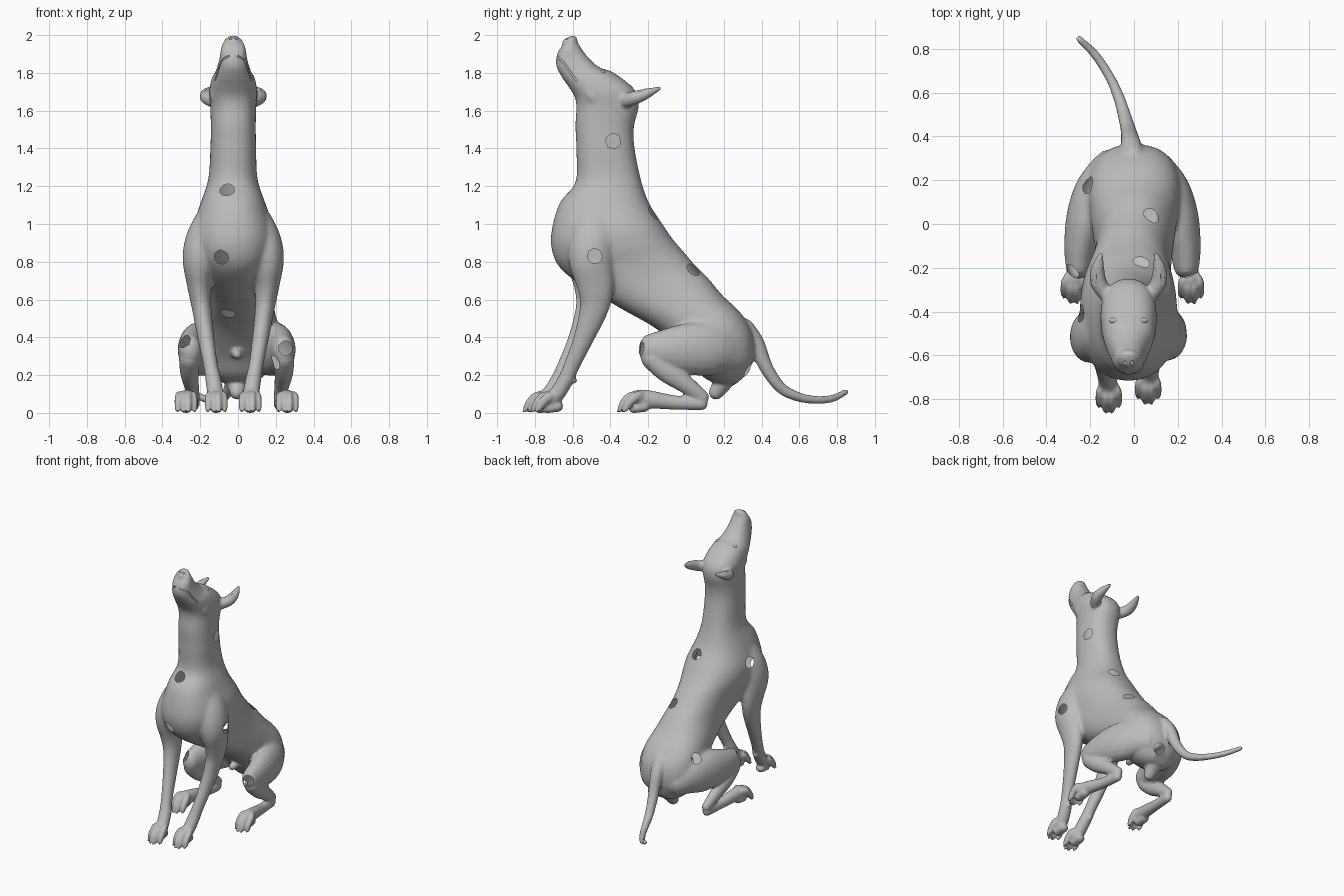
import bpy, bmesh, math
from mathutils import Vector
from mathutils.bvhtree import BVHTree

if "Cube" in bpy.data.objects:
    bpy.data.objects.remove(bpy.data.objects["Cube"])

grey = bpy.data.materials.new("plain grey")
grey.use_nodes = True
grey.diffuse_color = (0.5, 0.5, 0.5, 1)
grey.node_tree.nodes["Principled BSDF"].inputs["Base Color"].default_value = (0.5, 0.5, 0.5, 1)
CX = -0.025                                   # the animal sits slightly off centre


def spline(rows, steps=4):
    """Catmull-Rom interpolation of rows of numbers."""
    rows = [Vector(r) for r in rows]
    out = []
    for i in range(len(rows) - 1):
        a, b, c, d = rows[max(i - 1, 0)], rows[i], rows[i + 1], rows[min(i + 2, len(rows) - 1)]
        for k in range(steps):
            t = k / steps
            out.append(0.5 * (2 * b + (c - a) * t + (2 * a - 5 * b + 4 * c - d) * t * t
                              + (3 * b - a - 3 * c + d) * t ** 3))
    return out + [rows[-1]]


def loft(bm, rings, sides=28, power=1.0):
    """Skin rings given as (centre, half axis, half axis); power under 1 squares them."""
    def soft(v):
        return math.copysign(abs(v) ** power, v)
    loops = []
    for c, a, b in rings:
        angles = [2 * math.pi * (k + .5) / sides for k in range(sides)]
        loops.append([bm.verts.new(c + a * soft(math.cos(t)) + b * soft(math.sin(t))) for t in angles])
    faces = [bm.faces.new(loops[0]), bm.faces.new(loops[-1])]
    for p, q in zip(loops, loops[1:]):
        for k in range(sides):
            n = (k + 1) % sides
            faces.append(bm.faces.new((p[k], p[n], q[n], q[k])))
    bmesh.ops.recalc_face_normals(bm, faces=faces)


def limb(bm, rows, side=1, shift=(0, 0, 0), sides=20):
    """Round-ended tube through rows of x, y, z, half width, half depth."""
    pts = spline([(CX + side * r[0] + shift[0], r[1] + shift[1], r[2] + shift[2], r[3], r[4]) for r in rows])
    pos = [Vector(p[:3]) for p in pts]
    rings = []
    for i, p in enumerate(pts):
        t = (pos[min(i + 1, len(pos) - 1)] - pos[max(i - 1, 0)]).normalized()
        a = Vector((1, 0, 0))
        a = (a - t * a.dot(t)).normalized()
        rings.append((pos[i], a * p[3], t.cross(a) * p[4], t))
    caps = [math.radians(d) for d in (30, 55, 78)]

    def cap(ring, sign):
        c, a, b, t = ring
        r = min(a.length, b.length)
        return [(c + t * sign * r * math.sin(d), a * math.cos(d), b * math.cos(d)) for d in caps]
    loft(bm, cap(rings[0], -1)[::-1] + [r[:3] for r in rings] + cap(rings[-1], 1), sides)


def make(name, bm):
    me = bpy.data.meshes.new(name)
    bm.to_mesh(me)
    bm.free()
    me.materials.append(grey)
    ob = bpy.data.objects.new(name, me)
    bpy.context.collection.objects.link(ob)
    me.shade_smooth()
    return ob


def bake(ob):
    """Replace the mesh by its modified result."""
    dg = bpy.context.evaluated_depsgraph_get()
    me = bpy.data.meshes.new_from_object(ob.evaluated_get(dg))
    ob.modifiers.clear()
    ob.data = me


# Trunk, neck and head: front y, z, back y, z, half width, centre x
trunk = [
    (.26, .16, .33, .22, .06, .0), (.19, .16, .362, .32, .14, .0), (.09, .2, .35, .44, .195, .0),
    (0, .31, .285, .545, .215, .0), (-.15, .45, .195, .63, .195, .0), (-.34, .56, .12, .72, .175, .0),
    (-.5, .655, .05, .79, .178, -.01), (-.635, .745, -.01, .86, .195, -.02),
    (-.698, .83, -.07, .93, .218, -.025), (-.715, .95, -.125, 1.01, .218, -.025),
    (-.67, 1.12, -.2, 1.13, .17, -.027),
    (-.585, 1.23, -.245, 1.27, .13, -.027), (-.58, 1.4, -.275, 1.43, .121, -.025),
    (-.585, 1.53, -.275, 1.53, .119, -.025), (-.58, 1.63, -.25, 1.64, .122, -.025),
    (-.59, 1.685, -.275, 1.725, .128, -.025), (-.62, 1.735, -.385, 1.812, .115, -.025),
    (-.655, 1.785, -.46, 1.84, .095, -.025), (-.687, 1.85, -.525, 1.9, .075, -.025),
    (-.68, 1.915, -.57, 1.965, .064, -.025), (-.65, 1.96, -.59, 2.005, .046, -.025)]
bm = bmesh.new()
loft(bm, [(Vector((x, (fy + by) / 2, (fz + bz) / 2)), Vector((w, 0, 0)), Vector((0, by - fy, bz - fz)) / 2)
          for fy, fz, by, bz, w, x in spline(trunk)], 44, .86)

# Nose pad, sheath and lower rump
limb(bm, [(0, -.63, 1.967, .04, .026), (0, -.6, 1.982, .042, .026)])
limb(bm, [(.02, .23, .22, .08, .06), (.02, .16, .12, .04, .04)])
limb(bm, [(.02, .0, .33, .035, .03), (.02, -.06, .32, .025, .025)])

# Tail
limb(bm, [(.02, .31, .46, .055, .05), (.01, .37, .38, .045, .045), (.0, .425, .25, .036, .036),
          (-.02, .5, .145, .03, .03), (-.045, .58, .1, .026, .026), (-.085, .67, .08, .022, .022),
          (-.15, .77, .085, .02, .02), (-.225, .845, .12, .016, .016)])


def paw(x, y, side, shift):
    """Four arched toes with claws, and a pad."""
    for i in range(4):
        off = (i - 1.5) * .029
        reach = 0 if i in (1, 2) else .025
        limb(bm, [(x + off * .6, y + .11, .095, .018, .03), (x + off, y + .06 + reach, .098, .0155, .026),
                  (x + off * 1.05, y + .02 + reach, .06, .0155, .024),
                  (x + off * 1.05, y + .005 + reach, .033, .014, .018),
                  (x + off * 1.05, y - .012 + reach, .016, .007, .008)], side, shift, 12)
    limb(bm, [(x, y + .13, .045, .036, .03), (x, y + .07, .03, .032, .022)], side, shift)


for side in (1, -1):
    # Foreleg with shoulder; one foot is set a little further forward
    step = 0 if side > 0 else -.04
    leg = [(.085, -.44, 1.12, .06, .1), (.15, -.485, .96, .09, .12), (.18, -.505, .83, .09, .12),
           (.18, -.48, .69, .066, .1), (.168, -.485, .57, .052, .078), (.145, -.54, .41, .044, .054),
           (.12, -.605, .26, .038, .042), (.105, -.64, .18, .042, .042), (.095, -.68, .115, .043, .042),
           (.09, -.715, .08, .044, .045)]
    limb(bm, [(x, y + step * min(1, max(0, 1.1 - z)), z, w, d) for x, y, z, w, d in leg], side)
    sh = (0, step, 0)
    limb(bm, [(.11, -.61, .2, .018, .018), (.11, -.59, .18, .015, .015)], side, sh)
    paw(.09, -.81, side, sh)
    # Hind leg: thigh, shin, foot
    hs = (.018, 0, 0)
    limb(bm, [(.1, .25, .31, .09, .1), (.165, .15, .345, .1, .14), (.208, .03, .35, .095, .14),
              (.238, -.1, .345, .075, .113), (.246, -.19, .345, .06, .085)], side, hs)
    limb(bm, [(.25, -.18, .3, .056, .06), (.25, -.1, .23, .05, .06), (.24, 0, .16, .04, .048),
              (.225, .09, .09, .03, .036)], side, hs)
    limb(bm, [(.225, .085, .06, .03, .036), (.238, -.06, .065, .034, .038),
              (.255, -.18, .08, .04, .047), (.265, -.25, .085, .043, .05)], side, hs)
    paw(.268, -.35, side, hs)
    # Ear laid back, and cheek
    limb(bm, [(.105, -.32, 1.663, .034, .038), (.138, -.265, 1.68, .038, .036),
              (.141, -.205, 1.702, .031, .027), (.126, -.14, 1.728, .013, .01)], side)
    limb(bm, [(.09, -.5, 1.69, .035, .06), (.095, -.43, 1.72, .03, .06)], side)

# Fuse everything into one smooth skin
dog = make("dog_body", bm)
rm = dog.modifiers.new("fuse", "REMESH")
rm.mode = "VOXEL"
rm.voxel_size = .0085
sm = dog.modifiers.new("soften", "SMOOTH")
sm.factor, sm.iterations = .5, 5
bake(dog)
low = min(v.co.z for v in dog.data.vertices)
for v in dog.data.vertices:
    v.co.z -= low

# Blend the shoulders and hips into the trunk
blend = dog.vertex_groups.new(name="muscles")
for v in dog.data.vertices:
    x, y, z = v.co
    chest = min((z - .62) / .1, (1.35 - z) / .1)
    hip = min((z - .25) / .1, (y + .02) / .1, (.33 - y) / .05)
    w = min(1, max(chest, hip, 0))
    if w > 0:
        blend.add([v.index], w, "REPLACE")
bl = dog.modifiers.new("blend", "SMOOTH")
bl.factor, bl.iterations, bl.vertex_group = .5, 30, blend.name
bake(dog)

# Round holes in the hollow skin
tree = BVHTree.FromObject(dog, bpy.context.evaluated_depsgraph_get())
spots = [(.12, -.38, 1.44), (.26, -.48, .83), (.115, .075, .8), (-.22, .18, .48), (.04, -.155, 1.07),
         (-.3, -.23, .39), (-.06, -.62, 1.19), (-.1, -.72, .81), (-.06, -.3, .5), (.26, -.27, .345),
         (.17, -.2, .26), (-.24, -.41, .98), (.05, .34, .22)]
spots = [tree.find_nearest(Vector(s))[0] for s in spots]
HOLE = .039
cut = bmesh.new()
for p in spots:
    ball = bmesh.ops.create_icosphere(cut, subdivisions=3, radius=HOLE)
    bmesh.ops.translate(cut, verts=ball["verts"], vec=p)

# Ear hollows, mouth line and nostrils
for side in (1, -1):
    limb(cut, [(.165, -.28, 1.712, .02, .018), (.164, -.24, 1.722, .022, .018),
               (.152, -.185, 1.737, .014, .013)], side)
    mouth = []
    for x, y, z in [(.03, -.7, 1.89), (.075, -.66, 1.86), (.1, -.625, 1.81), (.12, -.59, 1.76)]:
        p = tree.find_nearest(Vector((CX + side * x, y, z)))[0]
        mouth.append(((p.x - CX) * side, p.y, p.z, .006, .006))
    limb(cut, mouth, side, sides=10)
    p = tree.find_nearest(Vector((CX + side * .02, -.64, 1.995)))[0]
    ball = bmesh.ops.create_icosphere(cut, subdivisions=2, radius=.009)
    bmesh.ops.translate(cut, verts=ball["verts"], vec=p)
cutter = make("hole_cutter", cut)
cutter.hide_render = True
bo = dog.modifiers.new("holes", "BOOLEAN")
bo.operation, bo.solver, bo.object = "DIFFERENCE", "EXACT", cutter
bake(dog)
bpy.data.objects.remove(cutter)

# Open the holes by removing their bowls
bm = bmesh.new()
bm.from_mesh(dog.data)
bowls = [f for f in bm.faces if any((f.calc_center_median() - p).length < HOLE + .0003 for p in spots)]
bmesh.ops.delete(bm, geom=bowls, context="FACES")
bm.to_mesh(dog.data)
bm.free()
dog.data.shade_smooth()
dog.data.set_sharp_from_angle(angle=math.radians(40))

# Eyes
for side, name in ((1, "left_eye"), (-1, "right_eye")):
    p, n, _, _ = tree.find_nearest(Vector((CX + side * .077, -.435, 1.83)))
    eye = bmesh.new()
    bmesh.ops.create_uvsphere(eye, u_segments=20, v_segments=12, radius=.017)
    bmesh.ops.scale(eye, verts=eye.verts, vec=(1.3, .8, .8))
    bmesh.ops.translate(eye, verts=eye.verts, vec=p - n * .008)
    make(name, eye)
